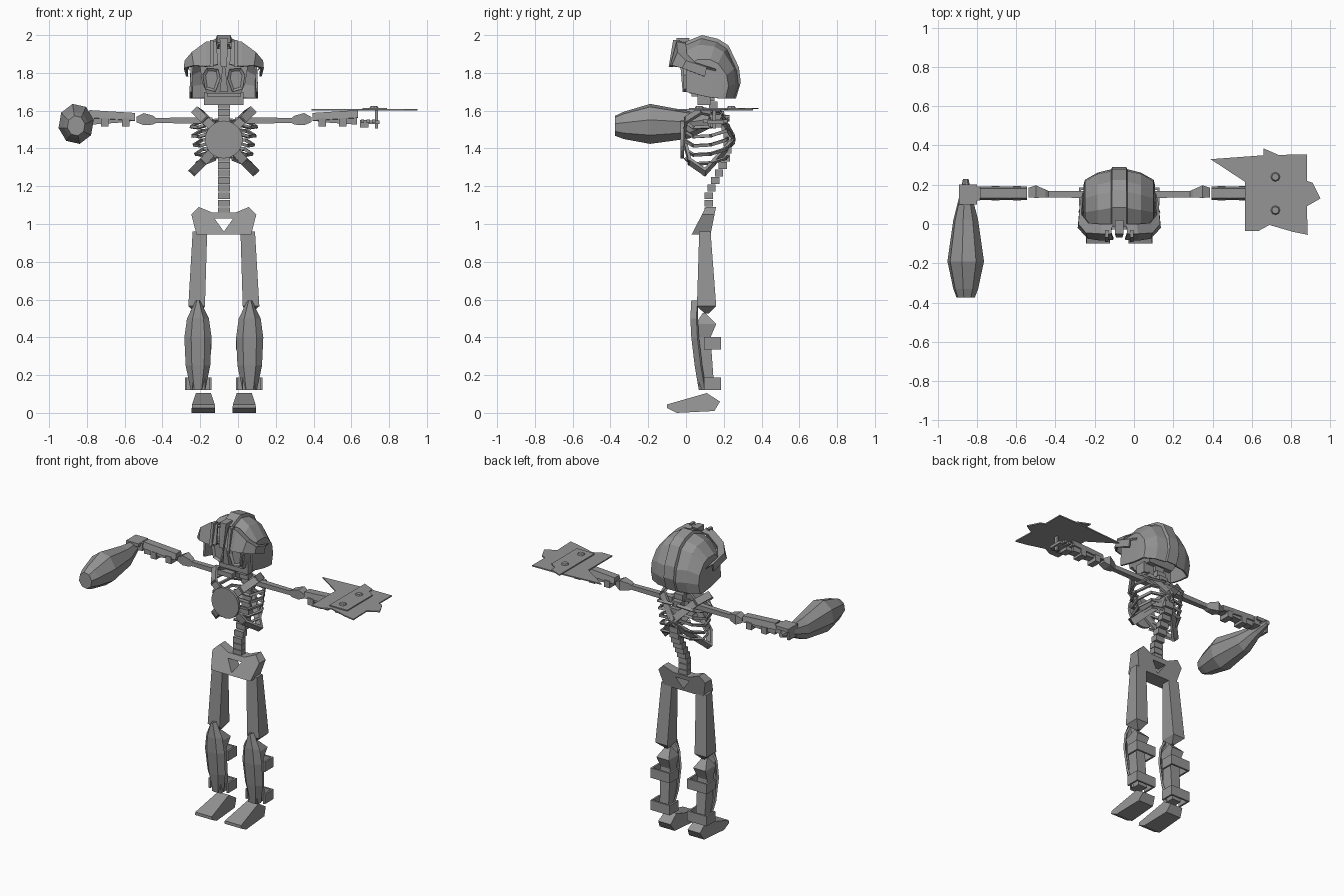
import bpy, bmesh, math
from mathutils import Vector, Matrix

if "Cube" in bpy.data.objects:
    bpy.data.objects.remove(bpy.data.objects["Cube"])

MID = -0.075  # body centre line
mat = bpy.data.materials.new("plain_grey")
mat.use_nodes = True
mat.diffuse_color = (0.3, 0.3, 0.3, 1)
mat.node_tree.nodes["Principled BSDF"].inputs["Base Color"].default_value = (0.3, 0.3, 0.3, 1)


def finish(name, bm, mirror=False, thick=0, x=MID):
    bmesh.ops.recalc_face_normals(bm, faces=bm.faces)
    me = bpy.data.meshes.new(name)
    bm.to_mesh(me)
    bm.free()
    me.materials.append(mat)
    ob = bpy.data.objects.new(name, me)
    ob.location.x = x
    bpy.context.collection.objects.link(ob)
    if thick:
        m = ob.modifiers.new("thickness", 'SOLIDIFY')
        m.thickness = thick
    if mirror:
        ob.modifiers.new("mirror", 'MIRROR')
    return ob


def add_box(bm, lo, hi):
    lo, hi = Vector(lo), Vector(hi)
    m = Matrix.Translation((lo + hi) / 2) @ Matrix.Diagonal((*(hi - lo), 1))
    bmesh.ops.create_cube(bm, size=1, matrix=m)


def boxes(name, pairs, **kw):
    bm = bmesh.new()
    for lo, hi in pairs:
        add_box(bm, lo, hi)
    return finish(name, bm, **kw)


def loft(name, rows, closed=True, **kw):
    """Skin between rows of points; closed rows are rings with end caps."""
    bm = bmesh.new()
    vs = [[bm.verts.new(p) for p in r] for r in rows]
    n = len(rows[0])
    for a, b in zip(vs, vs[1:]):
        for i in range(n if closed else n - 1):
            j = (i + 1) % n
            bm.faces.new((a[i], a[j], b[j], b[i]))
    if closed:
        bm.faces.new(vs[0])
        bm.faces.new(vs[-1])
    return finish(name, bm, **kw)


def rect(x0, x1, y0, y1, z0, z1=None):
    z1 = z0 if z1 is None else z1
    return [(x0, y0, z0), (x1, y0, z0), (x1, y1, z1), (x0, y1, z1)]


def bands(name, paths, width, thick, centre, **kw):
    """Flat bars along paths, facing away from a centre."""
    bm = bmesh.new()
    for path in paths:
        for p, q in zip(path, path[1:]):
            p, q = Vector(p), Vector(q)
            d = (q - p).normalized()
            n = (p + q) / 2 - Vector(centre)
            n = (n - d * n.dot(d)).normalized()
            w = d.cross(n)
            m = Matrix((d * ((q - p).length + thick), w * width, n * thick)).transposed().to_4x4()
            bmesh.ops.create_cube(bm, size=1, matrix=Matrix.Translation((p + q) / 2) @ m)
    return finish(name, bm, **kw)


# Feet: side profile, wider at the sole
foot = [(-.1, .045), (-.1, .025), (-.05, 0), (.15, .01), (.18, .06), (.11, .105)]
half = [.06, .062, .062, .055, .045, .04]
loft("foot", [[(.108 + s * w, y, z) for (y, z), w in zip(foot, half)] for s in (-1, 1)], mirror=True)

# Legs
loft("thigh", [rect(.125, .145, .1, .12, .525), rect(.1, .188, .058, .16, .565),
               rect(.088, .165, .07, .13, .96)], mirror=True)
loft("shin", [rect(.1, .165, .07, .15, .12), rect(.1, .17, .06, .13, .4),
              rect(.09, .18, .05, .16, .47), rect(.12, .15, .09, .1, .53)], mirror=True)
guard = [(.595, .012, .02), (.5, .058, .015), (.4, .072, .02), (.25, .065, .038), (.12, .038, .06)]
loft("shin_guard", [[(.137 - w, y + .04, z), (.137 - w * .5, y + .008, z), (.137 + w * .5, y + .008, z),
                     (.137 + w, y + .04, z)] for z, w, y in guard], closed=False, thick=.012, mirror=True)
for name, z in (("upper_shin_strap", .368), ("lower_shin_strap", .155)):
    bands(name, [[(.07, .1, z), (.07, .18, z), (.2, .18, z), (.2, .1, z)]], .065, .012,
          (.135, .12, z), mirror=True)

# Pelvis: two wings meeting under a triangular opening
wing = [(0, 1.06), (0, 1.03), (.05, 1.03), (0, .96), (0, .945), (.145, .945), (.172, 1.05), (.132, 1.09), (.06, 1.06)]
loft("pelvis", [[(x, (.03 + (z - .945) * .52) if front else (.13 + (z - .945) * .2), z) for x, z in wing]
                for front in (1, 0)], mirror=True)

# Spine of stacked blocks
spine = [(.12, 1.07), (.12, 1.11), (.12, 1.15), (.135, 1.19), (.155, 1.23), (.175, 1.27), (.195, 1.31),
         (.21, 1.35), (.22, 1.39), (.22, 1.43), (.22, 1.47), (.21, 1.51), (.19, 1.55), (.165, 1.59),
         (.145, 1.63), (.13, 1.67)]
boxes("spine", [((-.032, y - .022, z - .018), (.032, y + .022, z + .018)) for y, z in spine])

# Rib cage
CHEST = (0, .12, 1.45)
ribs = []
for i in range(5):
    z, w = 1.53 - i * .048, .172 - .008 * i
    ribs.append([(.02, .22, z + .02), (w * .75, .21, z + .01), (w, .13, z - .015),
                 (w * .8, .04, z - .02), (.05, 0, z + .005)])
bands("ribs", ribs, .016, .012, CHEST, mirror=True)
bands("cross_straps", [[(0, -.01, 1.46), (.1, 0, 1.55), (.15, .08, 1.6), (.12, .18, 1.58), (0, .25, 1.46)],
                       [(0, -.01, 1.45), (.11, .02, 1.33), (.165, .1, 1.275), (0, .25, 1.44)]],
      .045, .016, CHEST, mirror=True)
bm = bmesh.new()
bmesh.ops.create_cone(bm, cap_ends=True, segments=20, radius1=.1, radius2=.1, depth=.018,
                      matrix=Matrix.Translation((0, -.02, 1.447)) @ Matrix.Rotation(math.pi / 2, 4, 'X'))
finish("chest_disc", bm)


# Arms
def xrings(data):
    return [[(x, y - a, z - b), (x, y + a, z - b), (x, y + a, z + b), (x, y - a, z + b)]
            for x, y, z, a, b in data]


loft("upper_arm", xrings([(.06, .15, 1.548, .02, .016), (.36, .152, 1.548, .016, .014),
                          (.375, .155, 1.55, .02, .024), (.425, .165, 1.555, .032, .032),
                          (.463, .16, 1.553, .024, .014)]), mirror=True)
loft("forearm", xrings([(.47, .157, 1.565, .022, .018), (.56, .157, 1.563, .026, .027),
                        (.705, .157, 1.553, .026, .027)]), mirror=True)
loft("forearm_guard", [[(x, .157 - .034, z - .04), (x, .157 - .025, z), (x, .157 + .025, z),
                        (x, .157 + .034, z - .04)] for x, z in ((.47, 1.588), (.71, 1.603))],
     closed=False, thick=.008, mirror=True)
boxes("forearm_straps", [((x, .12, 1.515), (x + .04, .194, 1.56)) for x in (.5, .61)], mirror=True)

# Shield: jagged plate with a riveted cross plate
plate = [(.39, .33), (.66, .35), (.88, .355), (.88, .22), (.91, .21), (.95, .13), (.88, .09), (.885, -.055),
         (.81, -.04), (.69, -.005), (.635, -.035), (.565, -.035), (.565, .215)]
strip = [(.66, .385), (.74, .35), (.745, .31), (.79, .28), (.79, .015), (.66, .015)]
for name, pts, z, t in (("shield_plate", plate, 1.6, .008), ("shield_strip", strip, 1.608, .007)):
    loft(name, [[(x, y, h) for x, y in pts] for h in (z, z + t)], x=0)
bm = bmesh.new()
for y in (.07, .24):
    bmesh.ops.create_cone(bm, cap_ends=True, segments=8, radius1=.024, radius2=.018, depth=.009,
                          matrix=Matrix.Translation((.72, y, 1.619)))
finish("shield_rivets", bm, x=0)

# Hands
boxes("left_hand", [((.645, .13, 1.51), (.69, .19, 1.55)), ((.69, .11, 1.53), (.75, .2, 1.548)),
                    ((.725, .14, 1.505), (.74, .16, 1.6))]
      + [((.65 + i * .03, .09, 1.535), (.668 + i * .03, .22, 1.552)) for i in range(3)], x=0)
boxes("right_hand", [((-.83, .12, 1.545), (-.785, .19, 1.595)), ((-.89, .1, 1.575), (-.8, .2, 1.597)),
                     ((-.89, .11, 1.52), (-.875, .19, 1.59))], x=0)

# Club: eight-sided, tapering to the grip
club = [(-.375, .05, 1.52), (-.33, .068, 1.522), (-.19, .1, 1.53), (.02, .068, 1.525),
        (.14, .035, 1.55), (.23, .015, 1.56)]
loft("club", [[(-.857 + r * .95 * math.cos(k * math.pi / 4 + .2), y, z + r * 1.08 * math.sin(k * math.pi / 4 + .2))
               for k in range(8)] for y, r, z in club], x=0)

# Helmet: columns of side profiles from crest to lower rim
crest = [(-.015, 1.96), (.085, 2.0), (.17, 1.98), (.225, 1.945), (.28, 1.83), (.29, 1.75), (.265, 1.665)]
inner = [(y * .96, z - .018 * (z > 1.7)) for y, z in crest]
shoulder = [(-.01, 1.91), (.07, 1.95), (.15, 1.94), (.2, 1.91), (.255, 1.82), (.262, 1.74), (.245, 1.665)]
side = [(0, 1.83), (.06, 1.87), (.13, 1.87), (.17, 1.85), (.215, 1.79), (.225, 1.73), (.21, 1.665)]
rim = [(0, 1.7), (.04, 1.69), (.08, 1.68), (.13, 1.67), (.16, 1.667), (.18, 1.665), (.2, 1.664)]
loft("helmet", [[(x, y, z) for y, z in col] for x, col in
                ((0, crest), (.036, crest), (.042, inner), (.11, shoulder), (.175, side), (.182, rim))],
     closed=False, thick=.012, mirror=True)

# Brow: flared peak in two halves
top = [(.2, .11, 1.83), (.208, .0, 1.865), (.17, -.045, 1.91), (.095, -.05, 1.965), (.04, -.05, 1.97)]
low = [(.2, .1, 1.78), (.212, -.02, 1.825), (.16, -.075, 1.84), (.095, -.085, 1.835), (.03, -.08, 1.845)]
back = [(x * .93, y + .05, z - .01) for x, y, z in top]
loft("brow", [back, top, low], closed=False, thick=.012, mirror=True)
loft("brow_ridges", [rect(x, x + .018, -.092, -.06, 1.83) for x in (.055,)]
     + [rect(.055, .073, -.068, -.03, 1.975)], mirror=True)
loft("centre_ridge", [rect(-.016, .016, -.07, -.03, 1.83), rect(-.022, .022, -.05, .02, 1.985)])

# Skull, eye plates, nose and jaw
loft("skull", [rect(-.09, .09, .02, .16, 1.69), rect(-.115, .115, .005, .2, 1.75),
               rect(-.13, .13, .005, .21, 1.86), rect(-.08, .08, .03, .18, 1.93)])
eye = [(.018, 1.77), (.03, 1.82), (.09, 1.825), (.112, 1.79), (.1, 1.715), (.045, 1.7)]
bm = bmesh.new()
f = bm.faces.new([bm.verts.new((x, -.012, z)) for x, z in eye])
ex = bmesh.ops.extrude_face_region(bm, geom=[f])
bmesh.ops.translate(bm, verts=[v for v in ex["geom"] if isinstance(v, bmesh.types.BMVert)], vec=(0, .03, 0))
bm.faces.ensure_lookup_table()
bmesh.ops.inset_region(bm, faces=[bm.faces[0]], thickness=.016, depth=-.01)
finish("eye_socket", bm, mirror=True)
loft("nose", [rect(-.022, .022, -.018, .03, 1.7), rect(-.006, .006, -.03, .02, 1.84)])
boxes("jaw", [((-.105, .06, 1.63), (.105, .13, 1.7)), ((-.09, .03, 1.675), (.09, .1, 1.7))])
